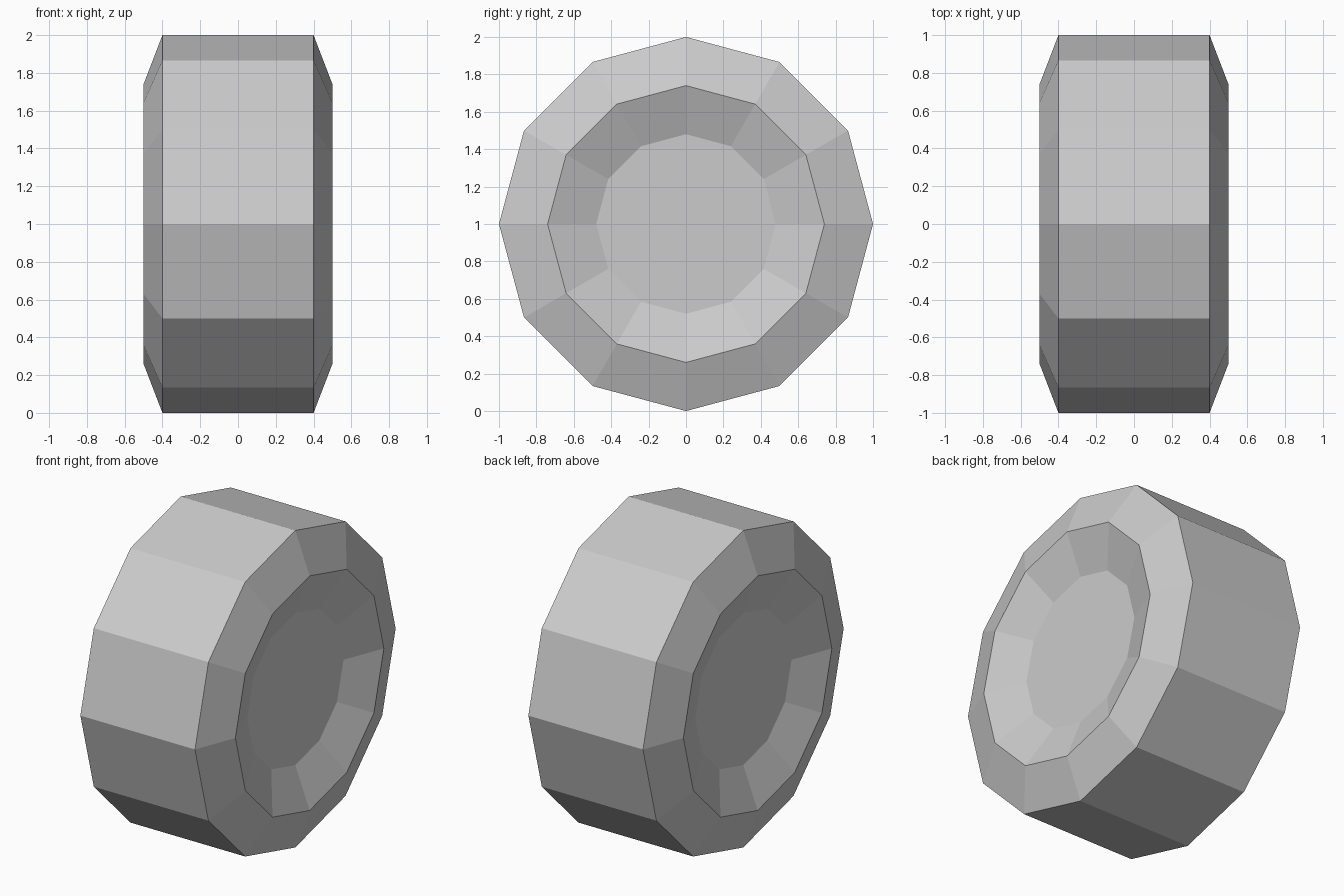
import bpy, bmesh
from math import sin, cos, tau

if "Cube" in bpy.data.objects:
    bpy.data.objects.remove(bpy.data.objects["Cube"])

SIDES = 12
# Lathe profile along the x axle: (x, radius), from one recessed hub to the other
PROFILE = [(-0.4, 0.48), (-0.5, 0.74), (-0.4, 1.0),
           (0.4, 1.0), (0.5, 0.74), (0.4, 0.48)]

bm = bmesh.new()

# Rings of the wheel
rings = [[bm.verts.new((x, r * cos(tau * i / SIDES), r * sin(tau * i / SIDES)))
          for i in range(SIDES)] for x, r in PROFILE]

# Sidewalls and tread
for a, b in zip(rings, rings[1:]):
    for i in range(SIDES):
        j = (i + 1) % SIDES
        bm.faces.new((a[i], a[j], b[j], b[i]))

# Flat hub caps
bm.faces.new(rings[0])
bm.faces.new(rings[-1])
bmesh.ops.recalc_face_normals(bm, faces=bm.faces)

mesh = bpy.data.meshes.new("wheel")
bm.to_mesh(mesh)
bm.free()
wheel = bpy.data.objects.new("wheel", mesh)
wheel.location.z = 1.0
bpy.context.collection.objects.link(wheel)
